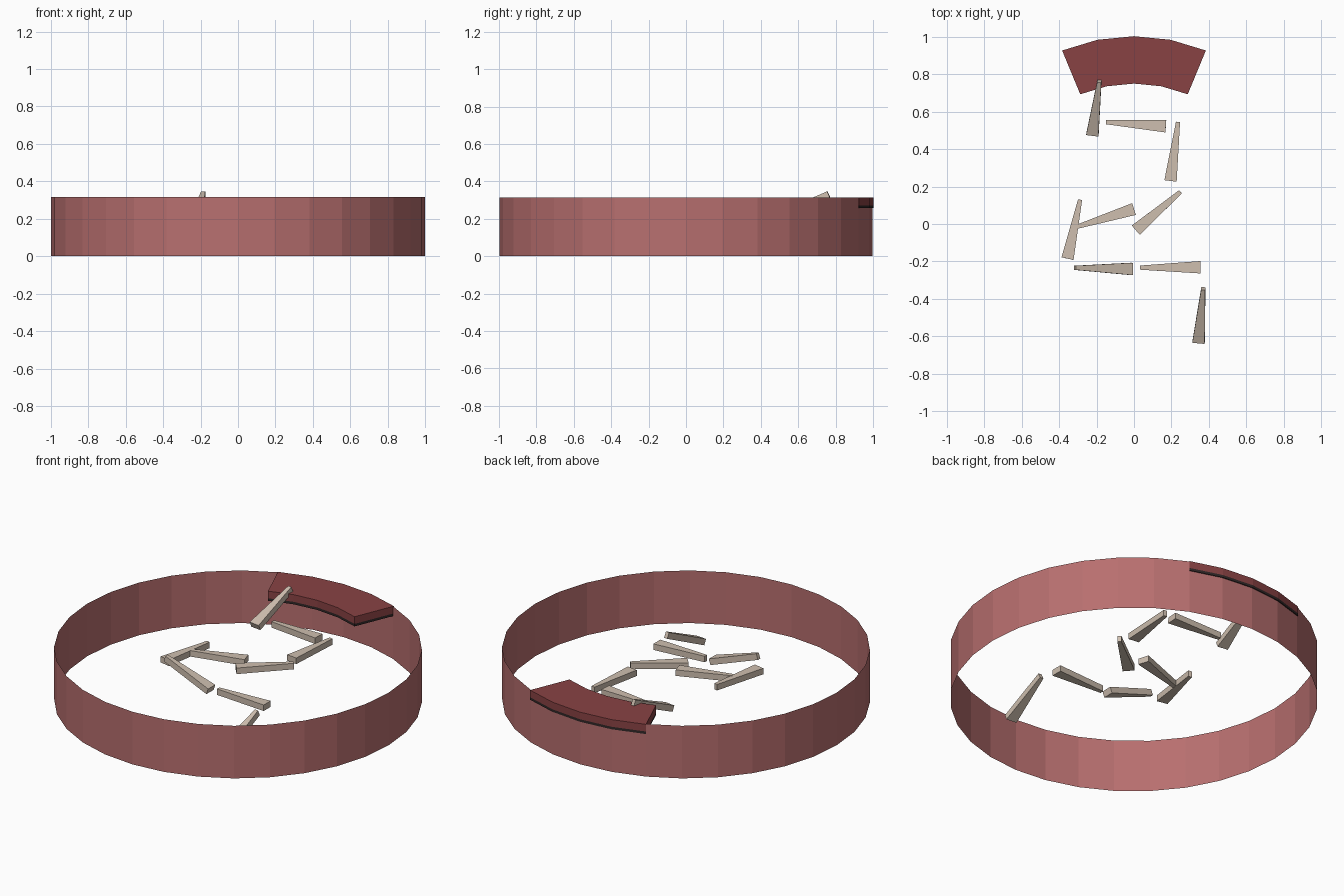
import bpy
import math
from mathutils import Vector

if "Cube" in bpy.data.objects:
    bpy.data.objects.remove(bpy.data.objects["Cube"])

SEG = 32
H = 0.315


def material(name, rgb):
    m = bpy.data.materials.new(name)
    m.diffuse_color = (*rgb, 1)
    m.use_nodes = True
    m.node_tree.nodes["Principled BSDF"].inputs["Base Color"].default_value = m.diffuse_color
    return m


WALL = material("faded red", (0.48, 0.16, 0.16))
SLAB = material("dark red", (0.25, 0.055, 0.057))
TRIM = material("near black", (0.03, 0.02, 0.02))
WOOD = material("pale wood", (0.62, 0.52, 0.43))


def make(name, verts, faces, mat):
    me = bpy.data.meshes.new(name)
    me.from_pydata(verts, [], faces)
    me.materials.append(mat)
    ob = bpy.data.objects.new(name, me)
    bpy.context.collection.objects.link(ob)
    return ob


def polar(r, i, z):
    a = 2 * math.pi * i / SEG
    return (r * math.cos(a), r * math.sin(a), z)


# Open ring wall, a single sheet
verts = [polar(0.998, i, z) for i in range(SEG) for z in (0, H)]
faces = [(2 * i, 2 * ((i + 1) % SEG), 2 * ((i + 1) % SEG) + 1, 2 * i + 1)
         for i in range(SEG)]
make("ring_wall", verts, faces, WALL)


# Curved block covering four wall segments at the back
def arc_block(name, r0, r1, z0, z1, mat):
    verts = []
    for i in range(6, 11):
        verts += [polar(r0, i, z0), polar(r1, i, z0),
                  polar(r1, i, z1), polar(r0, i, z1)]
    faces = [(0, 1, 2, 3), (19, 18, 17, 16)]
    for k in range(4):
        for j in range(4):
            a, b = 4 * k + j, 4 * k + (j + 1) % 4
            faces.append((a, a + 4, b + 4, b))
    make(name, verts, faces, mat)


arc_block("seat_slab", 0.75, 1.003, 0.272, H, SLAB)
arc_block("seat_underside_trim", 0.75, 1.003, 0.257, 0.272, TRIM)


# Tapered stick from a wide end to a narrow end
def stick(name, wide, narrow, w0=0.066, w1=0.022, t=0.036):
    p, q = Vector(wide), Vector(narrow)
    d = (q - p).normalized()
    side = d.cross(Vector((0, 0, 1))).normalized()
    up = side.cross(d)
    verts = []
    for c, w in ((p, w0), (q, w1)):
        for s, u in ((-1, -1), (1, -1), (1, 1), (-1, 1)):
            verts.append(c + side * s * w / 2 + up * u * t / 2)
    faces = [(3, 2, 1, 0), (4, 5, 6, 7)]
    faces += [(j, (j + 1) % 4, (j + 1) % 4 + 4, j + 4) for j in range(4)]
    make(name, verts, faces, WOOD)


# Winding trail of steps: wide end, narrow end
STEPS = [
    ((0.345, -0.630, 0.028), (0.37, -0.345, 0.162)),
    ((0.355, -0.231, 0.152), (0.032, -0.233, 0.155)),
    ((-0.012, -0.24, 0.156), (-0.315, -0.234, 0.262)),
    ((-0.355, -0.185, 0.212), (-0.288, 0.13, 0.210)),
    ((0.0, 0.08, 0.212), (-0.305, -0.015, 0.212)),
    ((0.01, -0.033, 0.208), (0.248, 0.172, 0.212)),
    ((0.195, 0.23, 0.212), (0.235, 0.545, 0.212)),
    ((0.17, 0.522, 0.216), (-0.15, 0.544, 0.212)),
    ((-0.222, 0.478, 0.205), (-0.185, 0.763, 0.330)),
]
for n, (wide, narrow) in enumerate(STEPS, 1):
    stick(f"step_{n}", wide, narrow)
